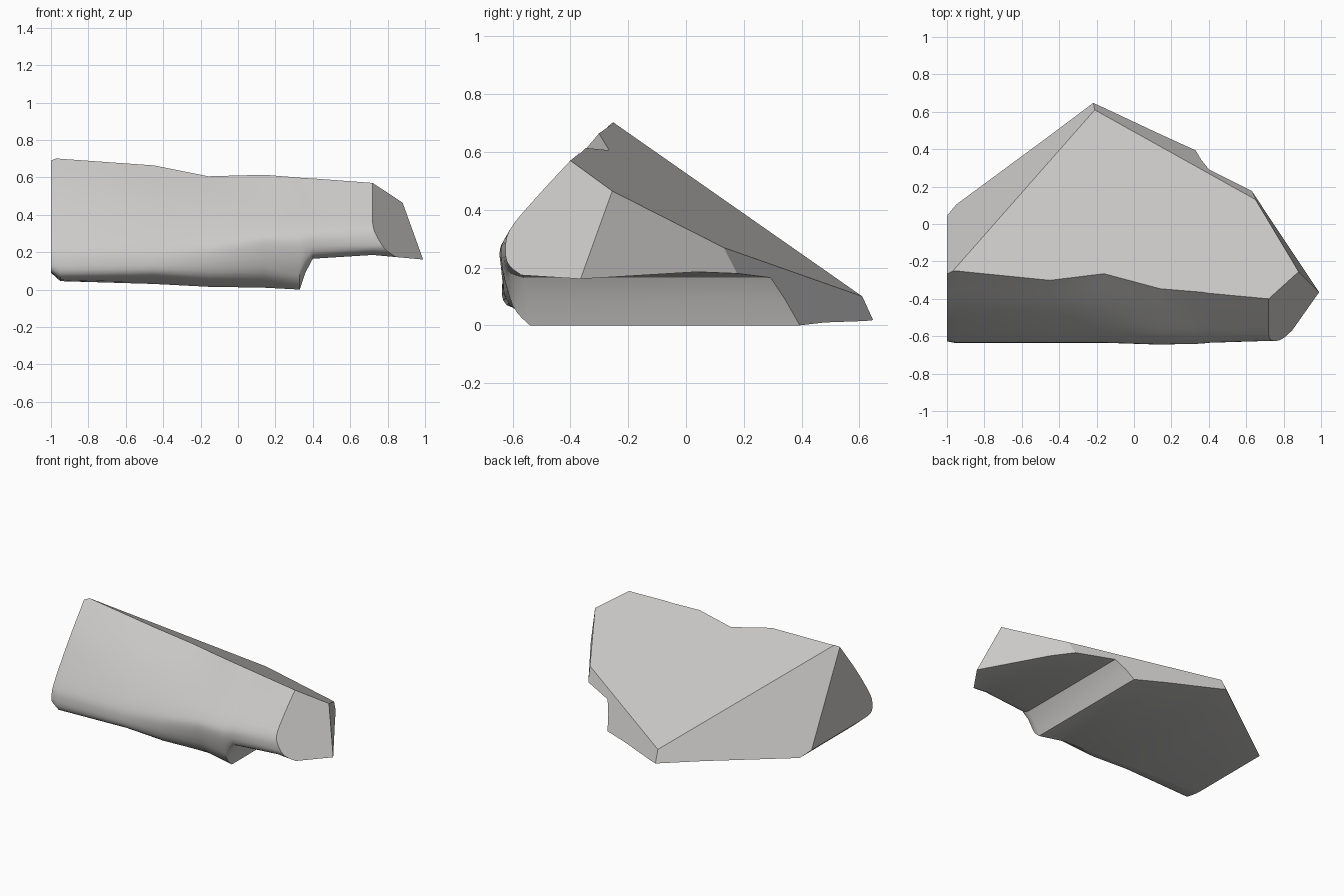
import bpy, bmesh, math
from mathutils import Vector

cube = bpy.data.objects.get("Cube")
if cube:
    bpy.data.objects.remove(cube)

# Worn front surface: x position, then (y, z) points from crest to underside
STATIONS = [
    (-1.0, (-.26, .7), (-.44, .47), (-.585, .26), (-.625, .17), (-.61, .1), (-.5, .09)),
    (-.95, (-.25, .7), (-.45, .47), (-.6, .25), (-.635, .15), (-.62, .07), (-.5, .045)),
    (-.45, (-.3, .665), (-.47, .46), (-.605, .25), (-.635, .15), (-.61, .08), (-.5, .03)),
    (-.16, (-.26, .61), (-.44, .46), (-.6, .28), (-.635, .18), (-.61, .07), (-.5, .015)),
    (.14, (-.345, .615), (-.49, .45), (-.61, .32), (-.645, .24), (-.6, .09), (-.5, .01)),
    (.33, (-.36, .6), (-.5, .45), (-.615, .32), (-.64, .23), (-.6, .07), (-.54, 0)),
    (.36, (-.36, .6), (-.5, .45), (-.615, .32), (-.64, .24), (-.61, .14), (-.55, .09)),
    (.4, (-.365, .6), (-.5, .45), (-.615, .32), (-.635, .25), (-.62, .19), (-.56, .165)),
    (.72, (-.4, .57), (-.52, .44), (-.61, .33), (-.625, .25), (-.61, .21), (-.57, .185)),
    (1.05, (-.42, .55), (-.53, .43), (-.61, .33), (-.62, .24), (-.61, .19), (-.57, .155)),
]

# Fracture planes, each given by three points on the broken face
TOP_LEFT, BACK_TIP = (-.95, -.23, .687), (-.21, .61, .1)
RIGHT_TOP, RIGHT_TIP = (.88, -.255, .465), (.99, -.365, .16)
RIGHT_BACK, FRONT_CREST = (.65, .13, .27), (.72, -.4, .57)
FRACTURES = [
    (TOP_LEFT, BACK_TIP, FRONT_CREST),
    (TOP_LEFT, BACK_TIP, (-1, .05, .08)),
    (RIGHT_BACK, BACK_TIP, (-.21, .645, .015)),
    (RIGHT_TOP, RIGHT_TIP, RIGHT_BACK),
    (FRONT_CREST, RIGHT_TOP, RIGHT_TIP),
]
CORE = Vector((0, -.2, .25))


def smooth_path(points, steps=4):
    """Catmull-Rom resampling of a profile."""
    padded = [points[0], *points, points[-1]]
    path = []
    for a, b, c, d in zip(padded, padded[1:], padded[2:], padded[3:]):
        for i in range(steps):
            t = i / steps
            path.append(b + (c - a) * t / 2
                        + (a * 2 - b * 5 + c * 4 - d) * t * t / 2
                        + (b * 3 - a - c * 3 + d) * t ** 3 / 2)
    return path + [points[-1]]


def section(x, *points):
    """Closed outline: smooth front, with an oversized back to be cut away."""
    front = [Vector((x, y, z)) for y, z in points]
    front.insert(0, front[0] * 2 - front[1])
    bottom = front[-1].z
    return smooth_path(front) + [Vector((x, .9, bottom)), Vector((x, .9, 1))]


def cut(bm, a, b, c):
    """Break the solid along a plane and cap the broken side."""
    a, b, c = Vector(a), Vector(b), Vector(c)
    normal = (b - a).cross(c - a).normalized()
    if normal.dot(CORE - a) > 0:
        normal.negate()
    geometry = bm.verts[:] + bm.edges[:] + bm.faces[:]
    bmesh.ops.bisect_plane(bm, geom=geometry, dist=1e-5, plane_co=a,
                           plane_no=normal, clear_outer=True)
    rim = [edge for edge in bm.edges if edge.is_boundary]
    bmesh.ops.holes_fill(bm, edges=rim, sides=0)


# Loft the sections into a solid
bm = bmesh.new()
rings = [[bm.verts.new(p) for p in section(*station)] for station in STATIONS]
for ring, following in zip(rings, rings[1:]):
    for i in range(len(ring)):
        bm.faces.new((ring[i - 1], ring[i], following[i], following[i - 1]))
bm.faces.new(rings[0])
bm.faces.new(reversed(rings[-1]))
bmesh.ops.recalc_face_normals(bm, faces=bm.faces[:])

# Break it into a shard
for plane in FRACTURES:
    cut(bm, *plane)
bmesh.ops.recalc_face_normals(bm, faces=bm.faces[:])

mesh = bpy.data.meshes.new("stone_shard")
bm.to_mesh(mesh)
bm.free()
shard = bpy.data.objects.new("stone_shard", mesh)
bpy.context.collection.objects.link(shard)

# Plain grey stone
stone = bpy.data.materials.new("light_grey_stone")
stone.use_nodes = True
colour = (.6, .59, .58, 1)
stone.diffuse_color = colour
stone.node_tree.nodes["Principled BSDF"].inputs["Base Color"].default_value = colour
mesh.materials.append(stone)

# Smooth the worn surface, keep the broken edges sharp
bpy.ops.object.select_all(action="DESELECT")
shard.select_set(True)
bpy.context.view_layer.objects.active = shard
bpy.ops.object.shade_smooth_by_angle(angle=math.radians(28))
